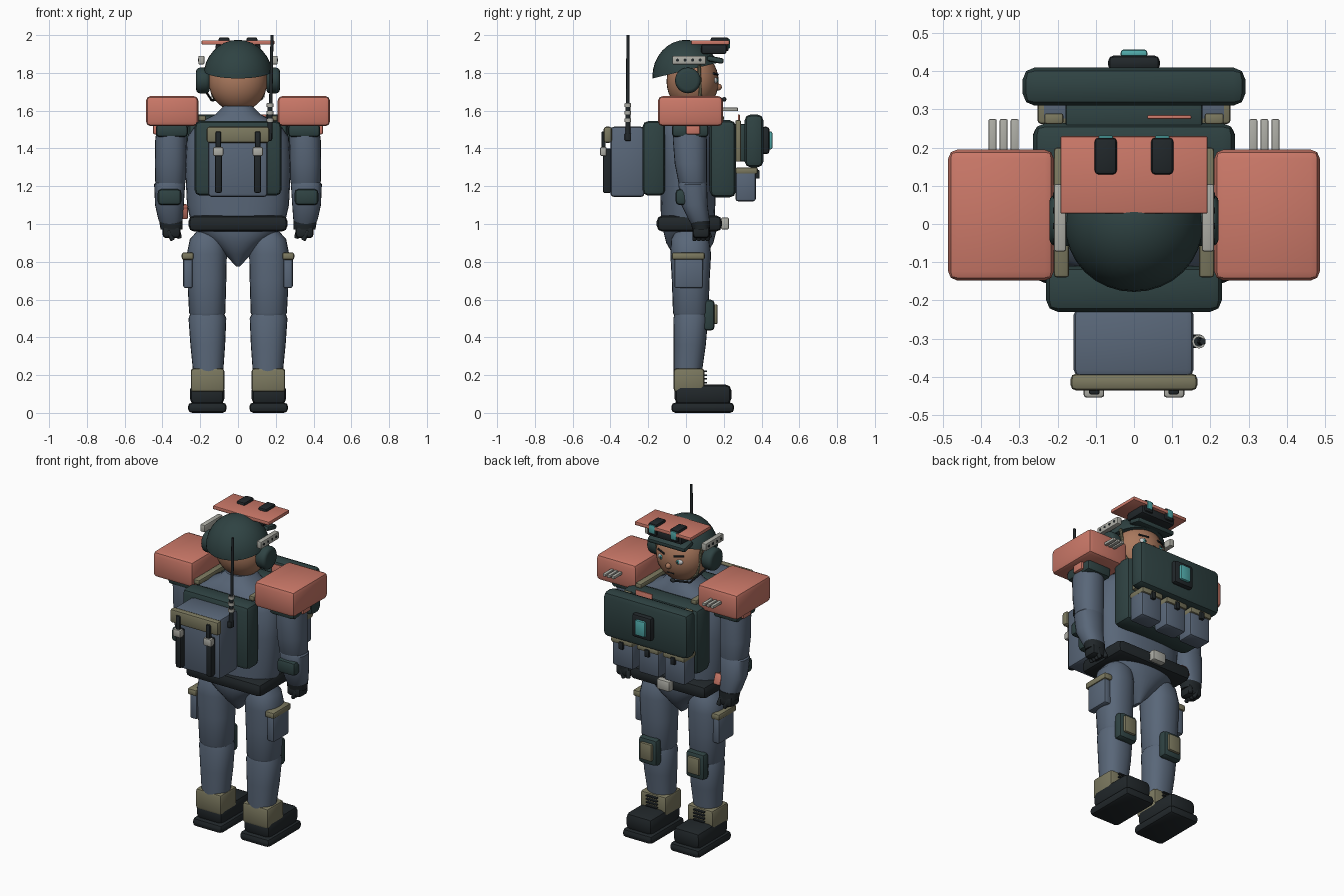
import bpy, bmesh, math
from mathutils import Vector, Matrix

if "Cube" in bpy.data.objects:
    bpy.data.objects.remove(bpy.data.objects["Cube"])

COL = dict(blue=(.10, .135, .19), dark=(.028, .055, .055), black=(.015, .02, .023), coral=(.6, .19, .14),
           olive=(.2, .19, .115), skin=(.40, .19, .11), grey=(.42, .42, .38), teal=(.08, .4, .4),
           white=(.8, .8, .78))
MATS = {}
for k, c in COL.items():
    MATS[k] = bpy.data.materials.new(k)
    MATS[k].diffuse_color = (*c, 1)


def finish(name, bm, col, angle=35):
    bmesh.ops.recalc_face_normals(bm, faces=bm.faces)
    me = bpy.data.meshes.new(name)
    bm.to_mesh(me)
    bm.free()
    for p in me.polygons:
        p.use_smooth = True
    me.set_sharp_from_angle(angle=math.radians(angle))
    me.materials.append(MATS[col])
    ob = bpy.data.objects.new(name, me)
    bpy.context.collection.objects.link(ob)
    return ob


def box(name, col, x, y, z, bev=.01, seg=2, rot=0):
    """Bevelled box from (min, max) ranges, optionally tilted about x."""
    lo, hi = Vector((x[0], y[0], z[0])), Vector((x[1], y[1], z[1]))
    bm = bmesh.new()
    bmesh.ops.create_cube(bm, size=1)
    bmesh.ops.scale(bm, vec=hi - lo, verts=bm.verts)
    bev = min(bev, min(hi - lo) * .45)
    if bev:
        bmesh.ops.bevel(bm, geom=bm.edges[:], offset=bev, segments=seg, profile=.5, affect='EDGES')
    bmesh.ops.rotate(bm, matrix=Matrix.Rotation(math.radians(rot), 3, 'X'), verts=bm.verts)
    bmesh.ops.translate(bm, vec=(lo + hi) / 2, verts=bm.verts)
    return finish(name, bm, col)


def pair(name, col, x, *a, **k):
    """Box on both sides of x = 0."""
    box(name + "_right", col, x, *a, **k)
    box(name + "_left", col, (-x[1], -x[0]), *a, **k)


def loft(name, col, secs, n=24, e=2.0):
    """Skin horizontal super-ellipse sections (x, y, z, rx, ry)."""
    bm = bmesh.new()
    rings = []
    for cx, cy, cz, rx, ry in secs:
        ring = []
        for i in range(n):
            t = 2 * math.pi * i / n
            c, s = math.cos(t), math.sin(t)
            ring.append(bm.verts.new((cx + rx * math.copysign(abs(c) ** (2 / e), c),
                                      cy + ry * math.copysign(abs(s) ** (2 / e), s), cz)))
        rings.append(ring)
    for a, b in zip(rings, rings[1:]):
        for i in range(n):
            bm.faces.new((a[i], a[(i + 1) % n], b[(i + 1) % n], b[i]))
    bm.faces.new(rings[0])
    bm.faces.new(rings[-1])
    return finish(name, bm, col, 40)


def ball(name, col, c, r, cut=None, n=32):
    bm = bmesh.new()
    bmesh.ops.create_uvsphere(bm, u_segments=n, v_segments=n // 2, radius=1)
    bmesh.ops.scale(bm, vec=r, verts=bm.verts)
    bmesh.ops.translate(bm, vec=c, verts=bm.verts)
    if cut:
        g = bm.verts[:] + bm.edges[:] + bm.faces[:]
        res = bmesh.ops.bisect_plane(bm, geom=g, plane_co=cut[0], plane_no=cut[1], clear_inner=True)
        bmesh.ops.edgeloop_fill(bm, edges=[x for x in res['geom_cut'] if isinstance(x, bmesh.types.BMEdge)])
    return finish(name, bm, col)


def rod(name, col, a, b, r, r2=None, n=16, bev=0):
    a, b = Vector(a), Vector(b)
    d = b - a
    bm = bmesh.new()
    bmesh.ops.create_cone(bm, cap_ends=True, segments=n, radius1=r, radius2=r2 or r, depth=d.length)
    if bev:
        bmesh.ops.bevel(bm, geom=[e for e in bm.edges if abs(e.verts[0].co.z - e.verts[1].co.z) < 1e-5],
                        offset=bev, segments=3, profile=.5, affect='EDGES')
    bmesh.ops.transform(bm, matrix=Matrix.Translation((a + b) / 2) @ d.to_track_quat('Z', 'Y').to_matrix().to_4x4(),
                        verts=bm.verts)
    return finish(name, bm, col)


# Torso, pelvis, belt
loft("torso", "blue", [(0, .01, .97, .24, .14), (0, .01, 1.1, .27, .145), (0, .01, 1.3, .28, .15),
                       (0, .01, 1.46, .27, .15), (0, .01, 1.53, .22, .14), (0, .02, 1.58, .12, .11),
                       (0, .025, 1.625, .075, .085)], 32, 2.4)
loft("pelvis", "blue", [(0, .02, .775, .01, .03), (0, .02, .84, .07, .09), (0, .02, .9, .14, .125),
                        (0, .02, .96, .22, .14), (0, .02, 1.0, .24, .14)], 32, 2.2)
box("belt", "black", (-.262, .262), (-.155, .19), (.96, 1.045), .03)
box("buckle", "grey", (-.045, .045), (.185, .228), (.97, 1.035), .01)
box("belt_tool", "coral", (-.315, -.265), (.05, .11), (1.03, 1.1), .01, rot=20)
rod("neck", "skin", (0, .03, 1.56), (0, .03, 1.68), .075)

# Chest armour with pouches and display
box("chest_plate", "dark", (-.265, .265), (.125, .265), (1.14, 1.55), .035)
box("chest_panel", "dark", (-.292, .292), (.31, .41), (1.3, 1.58), .032)
box("panel_mount", "dark", (-.18, .18), (.25, .32), (1.33, 1.53), .01)
box("display_frame", "black", (-.068, .068), (.4, .442), (1.37, 1.515), .016)
box("display_screen", "teal", (-.035, .035), (.435, .457), (1.395, 1.49), .008)
pair("panel_strap", "olive", (.185, .235), (.262, .29), (1.33, 1.55), .006)
for i in (-1, 0, 1):
    cx = i * .178
    box(f"chest_pouch_{i}", "blue", (cx - .072, cx + .072), (.262, .37), (1.12, 1.3), .014)
    box(f"pouch_flap_{i}", "olive", (cx - .075, cx + .075), (.262, .38), (1.265, 1.3), .01)
    box(f"pouch_tab_{i}", "black", (cx - .014, cx + .014), (.37, .39), (1.24, 1.285), .004)
box("radio_card", "coral", (.035, .15), (.275, .285), (1.45, 1.58), .003)

# Back plate, shoulder straps, pack
box("back_plate", "dark", (-.23, .23), (-.23, -.11), (1.15, 1.545), .03)
pair("shoulder_strap", "olive", (.17, .21), (-.14, .2), (1.545, 1.575), .008)
box("backpack", "blue", (-.158, .156), (-.4, -.22), (1.143, 1.515), .018)
box("pack_flap", "olive", (-.166, .166), (-.436, -.392), (1.43, 1.515), .014)
pair("pack_strap", "black", (.086, .122), (-.44, -.395), (1.165, 1.4), .008)
pair("flap_strap", "black", (.09, .118), (-.447, -.425), (1.38, 1.49), .006)
pair("pack_buckle", "grey", (.078, .132), (-.455, -.42), (1.36, 1.408), .008)

# Antenna
rod("antenna_base", "black", (.17, -.308, 1.45), (.17, -.308, 1.64), .013)
rod("antenna_whip", "black", (.173, -.308, 1.62), (.18, -.308, 2.0), .009, .008)
for z in (1.54, 1.58, 1.62):
    rod("antenna_ring", "grey", (.17, -.308, z), (.17, -.308, z + .018), .018)
box("antenna_bracket", "black", (.14, .18), (-.325, -.29), (1.44, 1.48), .006)

# Head and face
ball("head", "skin", (0, .035, 1.755), (.155, .138, .16))
ball("nose", "skin", (0, .172, 1.725), (.017, .018, .018), n=16)
box("mouth", "black", (-.025, .025), (.145, .156), (1.672, 1.679), .002)
for s, side in ((1, "right"), (-1, "left")):
    ball("eye_" + side, "white", (s * .058, .152, 1.76), (.027, .014, .018), n=20)
    ball("iris_" + side, "teal", (s * .058, .163, 1.76), (.011, .006, .013), n=16)
    ball("pupil_" + side, "black", (s * .058, .168, 1.76), (.006, .003, .007), n=12)
    rod("brow_" + side, "black", (s * .032, .168, 1.79), (s * .088, .146, 1.797), .006, n=8)
    # Headset and rails
    rod("ear_cup_" + side, "dark", (s * .15, .01, 1.76), (s * .222, .01, 1.76), .068, n=32, bev=.02)
    for j in range(4):
        y = -.045 + j * .04
        rod("rail_hole", "black", (s * .2, y, 1.868), (s * .2125, y, 1.868), .008, n=10)
    rod("chin_strap_" + side, "olive", (s * .158, .07, 1.84), (s * .13, .075, 1.67), .009, n=8)
    rod("chin_strap_low_" + side, "olive", (s * .13, .075, 1.67), (s * .03, .08, 1.603), .009, n=8)
pair("side_rail", "grey", (.178, .21), (-.072, .105), (1.845, 1.89), .006)
rod("mic_boom", "black", (-.175, .04, 1.71), (-.14, .16, 1.655), .006, n=8)
rod("mic_arm", "black", (-.14, .16, 1.655), (-.06, .2, 1.66), .006, n=8)
ball("mic", "black", (-.05, .202, 1.66), (.018, .012, .012), n=16)

# Helmet and raised visor
ball("helmet", "dark", (0, 0, 1.78), (.183, .178, .195), ((0, -.18, 1.77), (0, -.24, 1)))
box("visor_mount", "black", (-.12, .12), (.08, .215), (1.9, 1.952), .012)
box("helmet_brim", "dark", (-.13, .13), (.11, .2), (1.855, 1.885), .012, rot=-12)
box("visor_plate", "coral", (-.193, .193), (.027, .23), (1.95, 1.972), .005)
pair("visor_scope", "black", (.045, .103), (.13, .226), (1.915, 1.988), .01)
pair("visor_lens", "teal", (.055, .093), (.22, .232), (1.93, 1.98), .004)

# Shoulder armour
pair("pauldron", "coral", (.21, .487), (-.148, .195), (1.518, 1.677), .024)
for x in (.302, .331, .36):
    pair("pauldron_bar", "grey", (x, x + .021), (.17, .275), (1.598, 1.616), .004)
pair("pauldron_tab", "coral", (.42, .45), (0, .075), (1.475, 1.53), .008)
pair("shoulder_guard", "dark", (.265, .435), (-.075, .12), (1.46, 1.53), .02)

# Limbs
for s, side in ((1, "right"), (-1, "left")):
    def limb(name, col, secs, e=2.3):
        loft(f"{name}_{side}", col, [(s * a[0], *a[1:]) for a in secs], 24, e)
    limb("upper_arm", "blue", [(.35, .02, 1.53, .075, .08), (.355, .02, 1.45, .083, .09),
                               (.357, .025, 1.32, .083, .085), (.358, .035, 1.22, .08, .075),
                               (.358, .04, 1.18, .06, .06)])
    limb("forearm", "blue", [(.358, .03, 1.24, .06, .06), (.362, .035, 1.21, .082, .076),
                             (.363, .045, 1.1, .076, .07), (.357, .07, 1.02, .064, .055), (.355, .075, .995, .05, .045)])
    limb("glove_cuff", "black", [(.355, .075, 1.015, .062, .052), (.352, .08, .97, .058, .046)])
    limb("thigh", "blue", [(.15, .02, .97, .06, .07), (.16, .022, .92, .095, .1), (.165, .025, .84, .106, .108),
                           (.165, .025, .7, .103, .1), (.163, .025, .53, .096, .094), (.163, .025, .51, .085, .085)])
    limb("shin", "blue", [(.163, .025, .55, .08, .08), (.162, .025, .5, .1, .092), (.16, .02, .36, .092, .085),
                          (.158, .01, .22, .08, .075), (.158, .01, .13, .075, .07)])
    for j in range(4):
        y = .045 + j * .023
        rod("finger_" + side, "black", (s * .37, y, .965), (s * .345, y, .913), .0125, n=10, bev=.006)
    rod("thumb_" + side, "black", (s * .32, .11, .97), (s * .31, .125, .925), .014, n=10, bev=.006)
pair("hand", "black", (.305, .4), (.035, .125), (.925, .995), .02)
pair("elbow_pad", "dark", (.3, .425), (-.055, .01), (1.1, 1.185), .02)
pair("thigh_pocket", "blue", (.24, .29), (-.062, .09), (.66, .83), .012)
pair("pocket_flap", "olive", (.235, .298), (-.075, .1), (.81, .85), .012)
pair("knee_pad", "dark", (.098, .228), (.09, .152), (.435, .6), .022)
pair("knee_plate", "olive", (.122, .204), (.14, .167), (.47, .575), .008)

# Boots
pair("boot_sole", "black", (.06, .265), (-.078, .255), (0, .055), .022)
pair("boot_upper", "black", (.072, .255), (-.06, .24), (.045, .15), .03)
pair("boot_cuff", "olive", (.072, .25), (-.065, .097), (.11, .236), .016)
for z in (.16, .18, .2, .22):
    pair("boot_lace", "black", (.125, .2), (.09, .112), (z - .004, z + .004), .002)

for m in bpy.data.materials:
    if m.users and not m.is_grease_pencil:
        m.use_nodes = True
        m.node_tree.nodes["Principled BSDF"].inputs["Base Color"].default_value = m.diffuse_color
